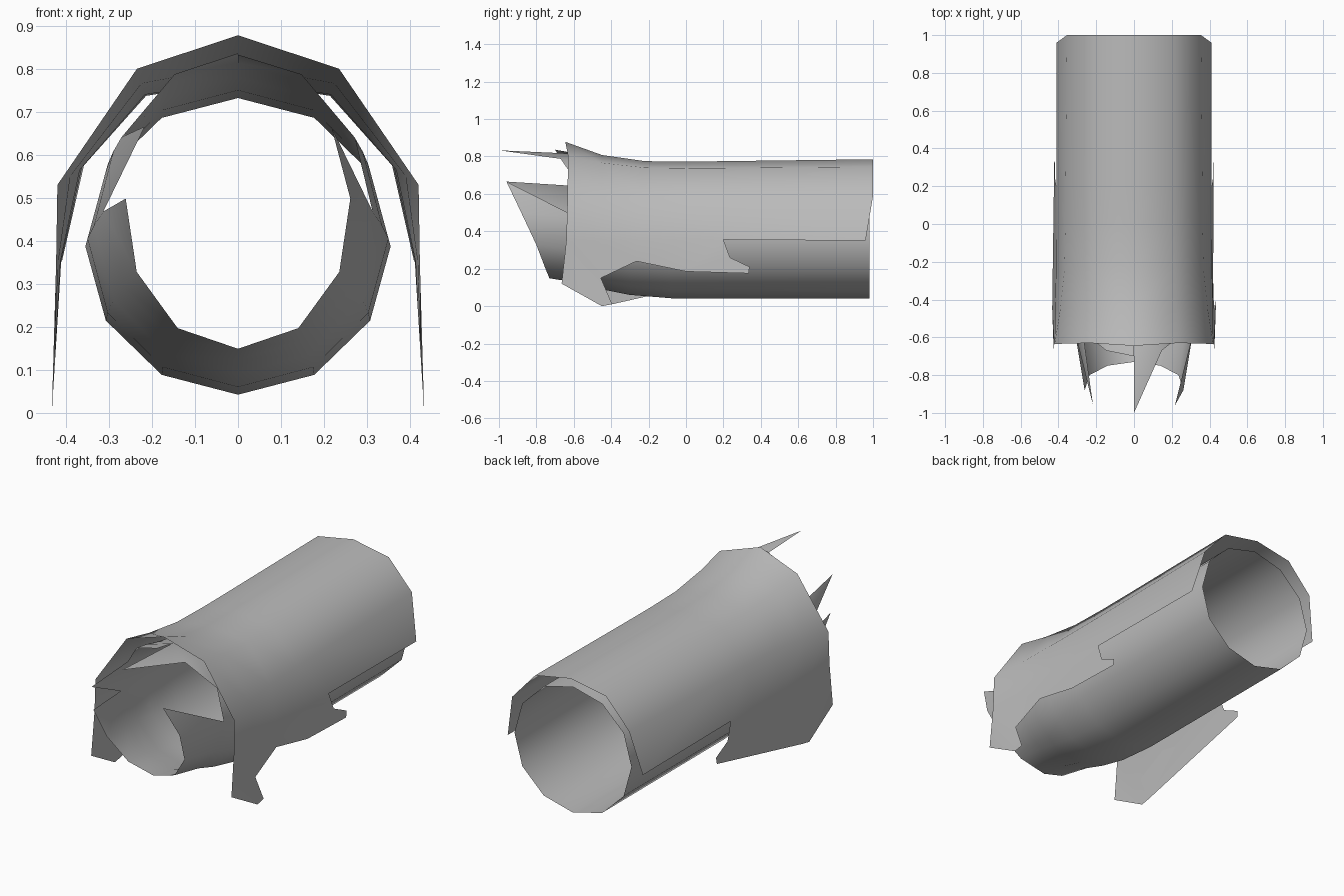
import bpy, bmesh, math

if "Cube" in bpy.data.objects:
    bpy.data.objects.remove(bpy.data.objects["Cube"])

grey = bpy.data.materials.new("plain grey")
grey.diffuse_color = (0.5, 0.5, 0.5, 1)
grey.use_nodes = True
grey.node_tree.nodes["Principled BSDF"].inputs["Base Color"].default_value = grey.diffuse_color


def lerp(table, y):
    """Interpolate rows (y, a, b, ...) at y."""
    if y <= table[0][0]:
        return table[0][1:]
    for p, q in zip(table, table[1:]):
        if y <= q[0]:
            t = (y - p[0]) / (q[0] - p[0])
            return [a + (b - a) * t for a, b in zip(p[1:], q[1:])]
    return table[-1][1:]


def finish(bm, name):
    bmesh.ops.remove_doubles(bm, verts=bm.verts, dist=0.0005)
    bmesh.ops.recalc_face_normals(bm, faces=bm.faces)
    me = bpy.data.meshes.new(name)
    bm.to_mesh(me)
    bm.free()
    me.materials.append(grey)
    ob = bpy.data.objects.new(name, me)
    bpy.context.collection.objects.link(ob)
    bpy.context.view_layer.objects.active = ob
    ob.select_set(True)
    bpy.ops.object.shade_smooth_by_angle(angle=math.radians(50))
    ob.select_set(False)


def add(bm, pts):
    return bm.faces.new([bm.verts.new(p) for p in pts])


# Inner tube: twelve sides, squeezed and lifted towards the torn front
# rows: y, centre height, half width, half height
TUBE = [(-1.0, .495, .245, .338), (-.8, .5, .272, .345), (-.63, .485, .302, .345),
        (-.45, .435, .335, .345), (-.3, .405, .35, .345), (-.08, .387, .355, .345),
        (.98, .387, .355, .345)]
RINGS = [-.57, -.45, -.3, -.08, .98]


def tube(deg, y):
    cz, rx, rz = lerp(TUBE, y)
    a = math.radians(deg)
    return (rx * math.cos(a), y, cz + rz * math.sin(a))


FRONT = {-90: -.73, -60: -.75, -30: -.80, 0: -.88, 30: -.96, 60: -.67, 90: -.70}
bm = bmesh.new()
for side in (1, -1):
    def P(deg, y):
        x, yy, z = tube(deg, y)
        return (x * side, yy, z)
    for a in range(-90, 90, 30):
        b = a + 30
        for y0, y1 in zip(RINGS, RINGS[1:]):
            add(bm, [P(a, y0), P(a, y1), P(b, y1), P(b, y0)])
        r = RINGS[0]
        if a == 0:      # torn side: lower spike on one side, upper on the other
            third = P(0, FRONT[0]) if side == 1 else P(30, r)
            add(bm, [P(0, r), third, P(30, FRONT[30])])
        elif a == 30:   # notch beside the spike
            add(bm, [P(30, r), P(60, r), P(60, FRONT[60])])
        else:
            end = -1.0 if (b == 90 and side == 1) else FRONT[b]
            add(bm, [P(a, FRONT[a]), P(a, r), P(b, r), P(b, end)])
finish(bm, "inner_tube")

# Outer shell: half cross-sections as (x, y, z), mirrored, flaring at the front
SECTIONS = [
    [(0, -.645, .878), (.235, -.63, .80), (.42, -.635, .53), (.423, -.64, .35)],
    [(0, -.45, .808), (.224, -.45, .766), (.39, -.45, .55), (.418, -.455, .35)],
    [(0, -.22, .775), (.216, -.22, .74), (.368, -.24, .565), (.413, -.265, .352)],
    [(0, 0, .772), (.214, 0, .737), (.363, 0, .57), (.411, 0, .355)],
    [(0, .2, .775), (.214, .2, .738), (.362, .2, .572), (.411, .2, .355)],
    [(0, 1, .785), (.215, 1, .745), (.355, 1, .59), (.41, .96, .35)],
]
# Ragged lower edge of the side flaps as (y, z)
FLAP = [(.2, .355), (.235, .26), (.34, .21), (.335, .175), (0, .185), (-.265, .24),
        (-.455, .15), (-.395, .01), (-.45, 0), (-.665, .12)]
bm = bmesh.new()
for side in (1, -1):
    for s, t in zip(SECTIONS, SECTIONS[1:]):
        for i in range(3):
            add(bm, [(x * side, y, z) for x, y, z in (s[i], s[i + 1], t[i + 1], t[i])])
    rim = [s[3] for s in SECTIONS[:4]]
    low = [(.433 - .022 * z / .355, y, z) for y, z in FLAP]
    pts = [(x * side, y, z) for x, y, z in rim + low]
    bmesh.ops.triangulate(bm, faces=[add(bm, pts)])
finish(bm, "outer_shell")
